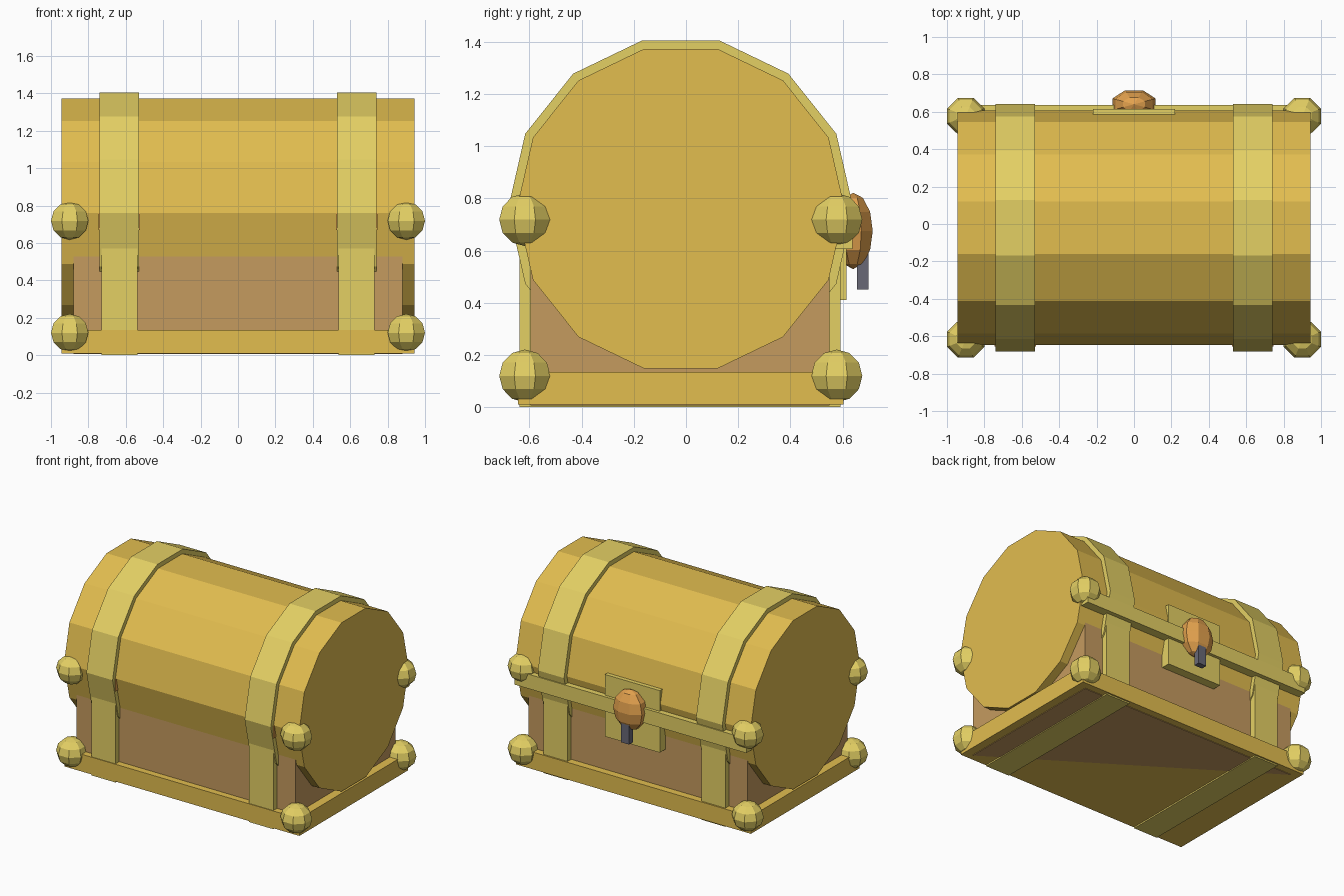
import bpy, bmesh
from math import sin, cos, tau
from mathutils import Matrix

cube = bpy.data.objects.get("Cube")
if cube:
    bpy.data.objects.remove(cube, do_unlink=True)


def material(name, *srgb):
    rgba = [((c / 255 + 0.055) / 1.055) ** 2.4 for c in srgb] + [1]
    mat = bpy.data.materials.new(name)
    mat.use_nodes = True
    mat.diffuse_color = rgba
    bsdf = next(n for n in mat.node_tree.nodes if n.type == 'BSDF_PRINCIPLED')
    bsdf.inputs["Base Color"].default_value = rgba
    return mat


gold = material("gold", 226, 189, 79)
pale_gold = material("pale gold", 228, 208, 100)
wood = material("brown wood", 197, 155, 95)
copper = material("copper", 228, 162, 78)
iron = material("dark iron", 104, 104, 118)


def finish(name, bm, mat):
    bmesh.ops.recalc_face_normals(bm, faces=bm.faces)
    mesh = bpy.data.meshes.new(name)
    bm.to_mesh(mesh)
    bm.free()
    mesh.materials.append(mat)
    obj = bpy.data.objects.new(name, mesh)
    bpy.context.collection.objects.link(obj)
    return obj


def box(name, mat, x, y, z):
    """Box from (min, max) ranges on each axis."""
    bm = bmesh.new()
    bmesh.ops.create_cube(bm, size=1)
    for v in bm.verts:
        v.co = [(a + b) / 2 + c * (b - a) for (a, b), c in zip((x, y, z), v.co)]
    return finish(name, bm, mat)


def prism(name, mat, outline, offset):
    """Solid made by extruding a flat outline."""
    bm = bmesh.new()
    cap = bm.faces.new([bm.verts.new(p) for p in outline])
    end = bmesh.ops.extrude_face_region(bm, geom=[cap], use_keep_orig=True)["geom"]
    moved = [v for v in end if isinstance(v, bmesh.types.BMVert)]
    bmesh.ops.translate(bm, verts=moved, vec=offset)
    return finish(name, bm, mat)


def barrel(name, mat, x, radius, sides=14):
    """Faceted cylinder lying along x."""
    ring = [(x[0], -0.02 + radius * cos(tau * i / sides),
             0.76 + radius * sin(tau * i / sides)) for i in range(sides)]
    return prism(name, mat, ring, (x[1] - x[0], 0, 0))


def ball(name, mat, centre, radii, segments=8, rings=6):
    """Faceted ball with a flat facet towards each axis."""
    bm = bmesh.new()
    bmesh.ops.create_uvsphere(bm, u_segments=segments, v_segments=rings, radius=1,
                              matrix=Matrix.Rotation(tau / segments / 2, 4, 'Z'))
    bmesh.ops.scale(bm, verts=bm.verts, vec=radii)
    bmesh.ops.translate(bm, verts=bm.verts, vec=centre)
    return finish(name, bm, mat)


# Body, base and rounded lid
box("chest_body", wood, (-0.88, 0.88), (-0.595, 0.55), (0.03, 0.72))
box("base_trim", gold, (-0.943, 0.943), (-0.643, 0.603), (0.01, 0.135))
barrel("barrel_lid", gold, (-0.943, 0.943), 0.628)

# Wooden half of the underside
prism("floor_panel", wood, [(0.88, -0.595, 0.006), (0.88, 0.55, 0.006), (-0.88, 0.55, 0.006)],
      (0, 0, 0.006))

# Metal bands around lid and body
for side, s in (("left", 1), ("right", -1)):
    barrel(side + "_lid_band", pale_gold, sorted((s * 0.53, s * 0.74)), 0.661)
    box(side + "_body_band", pale_gold, sorted((s * 0.537, s * 0.73)),
        (-0.638, 0.592), (0, 0.68))

    # Hinge behind each front band
    box(side + "_hinge", copper, sorted((s * 0.523, s * 0.746)), (-0.655, -0.6), (0.67, 0.76))

    # Corner studs
    for end, y in (("front", -0.617), ("back", 0.577)):
        for level, z in (("lower", 0.12), ("upper", 0.718)):
            ball(f"{side}_{end}_{level}_stud", pale_gold, (s * 0.9, y, z),
                 (0.108, 0.106, 0.101))

# Rail, clasp plate, lock and key on the back
box("lock_rail", pale_gold, (-0.93, 0.93), (0.54, 0.637), (0.605, 0.71))
box("clasp_plate", pale_gold, (-0.22, 0.22), (0.54, 0.615), (0.41, 0.86))
ball("lock", copper, (0, 0.64, 0.675), (0.125, 0.081, 0.146))
box("key", iron, (-0.032, 0.032), (0.655, 0.698), (0.45, 0.62))
